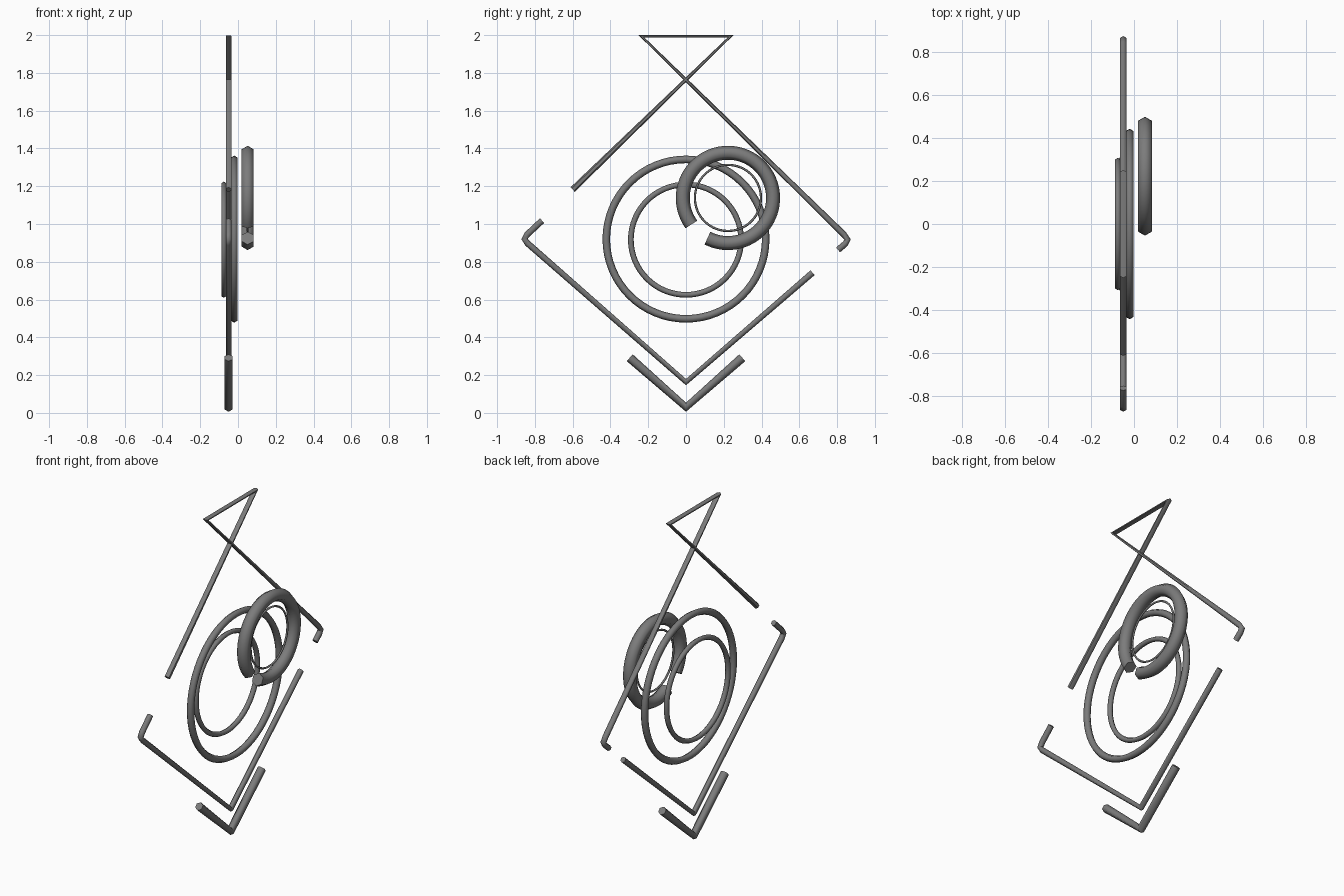
import bpy, bmesh, math
from mathutils import Vector

cube = bpy.data.objects.get("Cube")
if cube:
    bpy.data.objects.remove(cube, do_unlink=True)

GREY = (0.2, 0.2, 0.2, 1)
mat = bpy.data.materials.new("grey metal")
mat.use_nodes = True
mat.diffuse_color = GREY
mat.node_tree.nodes["Principled BSDF"].inputs["Base Color"].default_value = GREY


def rod(name, x, path, radius, closed=False, sides=6):
    """Sweep a hexagonal section along a (y, z) path lying in the plane at x."""
    pts = [Vector((x, y, z)) for y, z in path]
    across = Vector((1, 0, 0))
    bm = bmesh.new()
    rings = []
    count = len(pts)
    for i, p in enumerate(pts):
        before = pts[i - 1] if i or closed else None
        after = pts[(i + 1) % count] if i < count - 1 or closed else None
        tangent = Vector()
        if before is not None:
            tangent += (p - before).normalized()
        if after is not None:
            tangent += (after - p).normalized()
        normal = across.cross(tangent.normalized())
        angles = [math.tau * k / sides for k in range(sides)]
        rings.append([bm.verts.new(p + radius * (normal * math.cos(a) + across * math.sin(a)))
                      for a in angles])
    for i in range(count if closed else count - 1):
        a, b = rings[i], rings[(i + 1) % count]
        for k in range(sides):
            j = (k + 1) % sides
            bm.faces.new((a[k], a[j], b[j], b[k]))
    if not closed:
        bm.faces.new(rings[0])
        bm.faces.new(rings[-1])
    bmesh.ops.recalc_face_normals(bm, faces=bm.faces)
    mesh = bpy.data.meshes.new(name)
    bm.to_mesh(mesh)
    bm.free()
    mesh.materials.append(mat)
    obj = bpy.data.objects.new(name, mesh)
    bpy.context.collection.objects.link(obj)
    bpy.ops.object.select_all(action='DESELECT')
    obj.select_set(True)
    bpy.context.view_layer.objects.active = obj
    bpy.ops.object.shade_smooth_by_angle(angle=math.radians(65))
    return obj


def arc(cy, cz, radius, start=0, end=360, steps=64):
    """Points on a circle; a full turn leaves out the repeated last point."""
    last = steps if end - start == 360 else steps + 1
    angles = [math.radians(start + (end - start) * i / steps) for i in range(last)]
    return [(cy + radius * math.cos(a), cz + radius * math.sin(a)) for a in angles]


# Concentric rings in the middle
rod("large_ring", -0.02, arc(0, 0.92, 0.422), 0.02, closed=True)
rod("inner_ring", -0.075, arc(0, 0.917, 0.292), 0.015, closed=True)

# Offset open ring with a thin ring inside it
rod("open_ring", 0.051, arc(0.222, 1.138, 0.239, -117, 216), 0.037)
rod("thin_ring", 0.051, arc(0.222, 1.138, 0.175), 0.006, closed=True)

# Bent rods of the outer frame
FRAME_X = -0.05
rod("upper_frame", FRAME_X,
    [(-0.60, 1.182), (0.235, 1.993), (-0.235, 1.993), (0.835, 0.945),
     (0.856, 0.917), (0.843, 0.895), (0.805, 0.863)], 0.0167)
rod("lower_frame", FRAME_X,
    [(-0.762, 1.018), (-0.84, 0.945), (-0.855, 0.92), (-0.838, 0.897),
     (0, 0.163), (0.67, 0.742)], 0.0167)
rod("bottom_chevron", FRAME_X, [(-0.298, 0.292), (0, 0.03), (0.298, 0.292)], 0.024)
